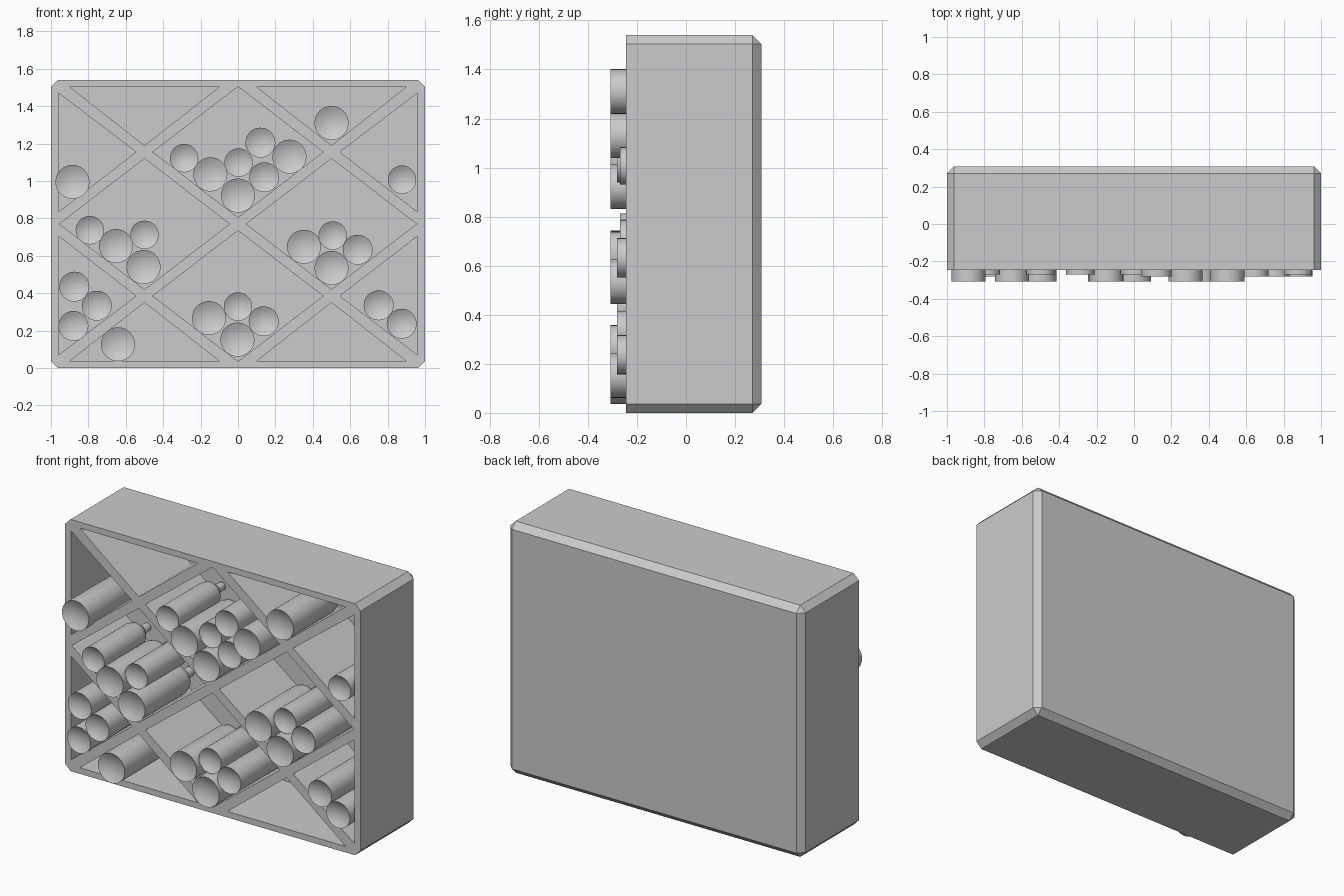
import bpy, bmesh, math

if "Cube" in bpy.data.objects:
    bpy.data.objects.remove(bpy.data.objects["Cube"])

H = 1.54             # cabinet height
FRONT, BACK = -0.245, 0.308
INNER = 0.268        # inside face of the back panel


def make_object(name, bm):
    bmesh.ops.recalc_face_normals(bm, faces=bm.faces[:])
    mesh = bpy.data.meshes.new(name)
    bm.to_mesh(mesh)
    bm.free()
    ob = bpy.data.objects.new(name, mesh)
    bpy.context.collection.objects.link(ob)
    return ob


def activate(ob):
    bpy.ops.object.select_all(action='DESELECT')
    ob.select_set(True)
    bpy.context.view_layer.objects.active = ob


# Cabinet block, chamfered everywhere except around the front opening
bm = bmesh.new()
bmesh.ops.create_cube(bm, size=1)
for v in bm.verts:
    v.co = (v.co.x * 2, BACK if v.co.y > 0 else FRONT, (v.co.z + 0.5) * H)
edges = [e for e in bm.edges if any(v.co.y > 0 for v in e.verts)]
bmesh.ops.bevel(bm, geom=edges, offset=0.037, segments=1, affect='EDGES')
rack = make_object("rack_cabinet", bm)

# Cell outlines: four diamonds and eight border triangles
cells = []
for cx, cz in ((0, 0.75 * H), (0, 0.25 * H), (-0.5, 0.5 * H), (0.5, 0.5 * H)):
    cells.append([(cx, cz + 0.35), (cx + 0.455, cz), (cx, cz - 0.35), (cx - 0.455, cz)])
for sx in (-1, 1):
    for sz in (-1, 1):
        m = H / 2
        cells.append([(sx * 0.9, m + sz * 0.733), (sx * 0.1, m + sz * 0.733),
                      (sx * 0.5, m + sz * 0.42)])
        cells.append([(sx * 0.96, m + sz * 0.70), (sx * 0.96, m + sz * 0.065),
                      (sx * 0.545, m + sz * 0.385)])

# Cut the cells out of the block, leaving the diagonal lattice
bm = bmesh.new()
for cell in cells:
    face = bm.faces.new([bm.verts.new((x, FRONT - 0.1, z)) for x, z in cell])
    new = bmesh.ops.extrude_face_region(bm, geom=[face])["geom"]
    for v in new:
        if isinstance(v, bmesh.types.BMVert):
            v.co.y = INNER
cutter = make_object("cell_cutter", bm)
cutter.hide_render = True
mod = rack.modifiers.new("cells", 'BOOLEAN')
mod.operation = 'DIFFERENCE'
mod.solver = 'EXACT'
mod.object = cutter
activate(rack)
bpy.ops.object.modifier_apply(modifier=mod.name)
bpy.data.objects.remove(cutter)


# Bottles lying base-out with a hollow punt; the neck points to the back
def bottle(name, x, z, r, front, seg=32):
    profile = [(r * 0.35, front + 0.022), (r * 0.7, front + 0.014), (r, front),
               (r, 0.11), (r * 0.9, 0.145), (r * 0.6, 0.175), (r * 0.36, 0.19),
               (r * 0.33, 0.255)]
    bm = bmesh.new()
    rings = [[bm.verts.new((x + q * math.cos(math.tau * i / seg), y,
                            z + q * math.sin(math.tau * i / seg)))
              for i in range(seg)] for q, y in profile]
    for a, b in zip(rings, rings[1:]):
        for i in range(seg):
            j = (i + 1) % seg
            bm.faces.new((a[i], a[j], b[j], b[i]))
    tip = bm.verts.new((x, front + 0.025, z))
    for i in range(seg):
        bm.faces.new((tip, rings[0][i], rings[0][(i + 1) % seg]))
    bm.faces.new(rings[-1])
    ob = make_object(name, bm)
    activate(ob)
    bpy.ops.object.shade_smooth_by_angle(angle=math.radians(35))


# Bottle positions grouped by size: (radius, front y) and (x, z) centres
groups = {
    "large_bottle": (0.091, -0.308, [
        (-0.885, 0.995), (0.5, 1.31), (-0.148, 1.035), (0.275, 1.13), (0, 0.922),
        (-0.652, 0.652), (-0.505, 0.54), (0.353, 0.648), (0.5, 0.535),
        (-0.642, 0.127), (-0.155, 0.267), (-0.003, 0.152)]),
    "medium_bottle": (0.08, -0.282, [
        (0.12, 1.205), (0.14, 1.02), (0.64, 0.632), (-0.875, 0.435), (-0.755, 0.333),
        (-0.88, 0.225), (0.137, 0.25), (0.752, 0.335), (0.875, 0.237)]),
    "small_bottle": (0.076, -0.27, [
        (0.877, 1.007), (-0.288, 1.122), (0.003, 1.098), (-0.792, 0.737),
        (-0.5, 0.712), (0.507, 0.708), (0, 0.328)]),
}
for name, (r, front, centres) in groups.items():
    for n, (x, z) in enumerate(centres, 1):
        bottle(f"{name}_{n}", x, z, r, front)
